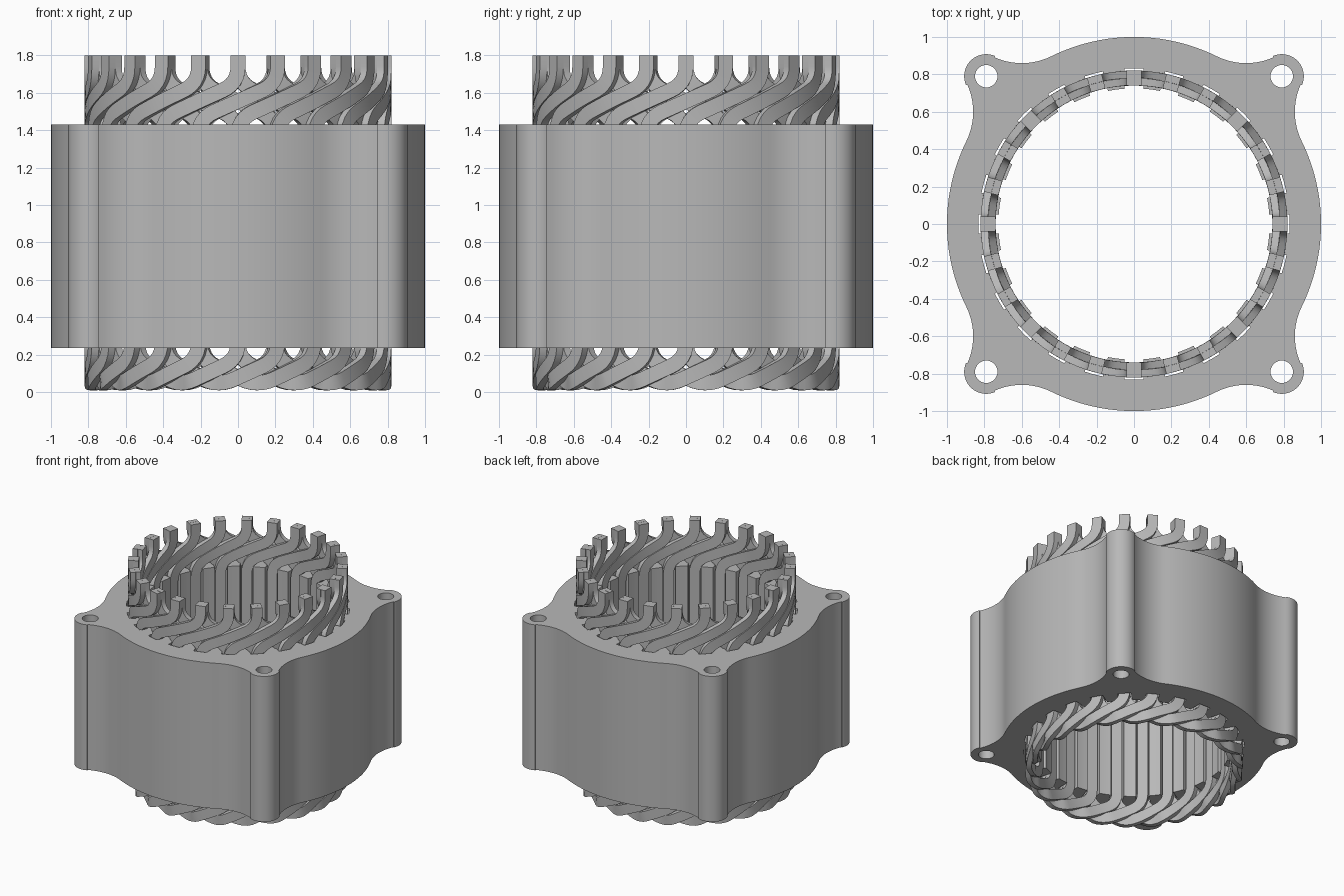
import bpy, bmesh, math
from math import sin, cos, radians, pi
from mathutils import Vector, Matrix

cube = bpy.data.objects.get("Cube")
if cube:
    bpy.data.objects.remove(cube, do_unlink=True)

grey = bpy.data.materials.new("plain_grey")
grey.use_nodes = True
grey.diffuse_color = (0.48, 0.48, 0.48, 1)
grey.node_tree.nodes["Principled BSDF"].inputs["Base Color"].default_value = grey.diffuse_color

SLOTS = 24
PITCH = 2 * pi / SLOTS
Z_LOW, Z_HIGH = 0.235, 1.43


def arc(cx, cy, r, a0, a1, n):
    """Points on an arc, angles in radians."""
    return [Vector((cx + r * cos(a0 + (a1 - a0) * i / n),
                    cy + r * sin(a0 + (a1 - a0) * i / n))) for i in range(n + 1)]


def smooth(obj, degrees=30):
    bpy.ops.object.select_all(action='DESELECT')
    obj.select_set(True)
    bpy.context.view_layer.objects.active = obj
    bpy.ops.object.shade_smooth_by_angle(angle=radians(degrees))


# Housing outline: round body, concave fillets and a lug at each corner
LUG, LUG_R = 0.79, 0.118
FX, FY, FR = 1.216, 0.6, 0.356
body = math.atan2(FY, FX)
neck = math.atan2(LUG - FY, LUG - FX)
quarter = (arc(0, 0, 1, -body, body, 20)
           + arc(FX, FY, FR, pi + body, neck, 12)
           + arc(LUG, LUG, LUG_R, neck - pi, 1.5 * pi - neck, 20)
           + arc(FY, FX, FR, pi / 2 - neck, -pi / 2 - body, 12))
outline = [Matrix.Rotation(q * pi / 2, 2) @ p for q in range(4) for p in quarter]

# Bore outline: teeth separated by parallel slots
TOOTH_R, SLOT_R, HALF = 0.725, 0.832, 0.05
inner, outer = math.asin(HALF / TOOTH_R), math.asin(HALF / SLOT_R)
bore = []
for k in range(SLOTS):
    a = k * PITCH
    bore += arc(0, 0, SLOT_R, a - outer, a + outer, 3)
    bore += arc(0, 0, TOOTH_R, a + inner, a + PITCH - inner, 3)

# Extrude the outline with bore and bolt holes
curve = bpy.data.curves.new("housing", 'CURVE')
curve.dimensions = '2D'
curve.fill_mode = 'BOTH'
curve.extrude = (Z_HIGH - Z_LOW) / 2
holes = [arc(x * LUG, y * LUG, 0.06, 0, 2 * pi, 32) for x in (-1, 1) for y in (-1, 1)]
for loop in [outline, bore] + holes:
    pts = [p for i, p in enumerate(loop) if (p - loop[i - 1]).length > 1e-4]
    spline = curve.splines.new('POLY')
    spline.points.add(len(pts) - 1)
    for sp, p in zip(spline.points, pts):
        sp.co = (p.x, p.y, 0, 1)
    spline.use_cyclic_u = True
housing = bpy.data.objects.new("housing", curve)
bpy.context.collection.objects.link(housing)
bpy.ops.object.select_all(action='DESELECT')
housing.select_set(True)
bpy.context.view_layer.objects.active = housing
bpy.ops.object.convert(target='MESH')
housing = bpy.context.view_layer.objects.active
bm = bmesh.new()
bm.from_mesh(housing.data)
bmesh.ops.remove_doubles(bm, verts=bm.verts, dist=1e-5)
bmesh.ops.translate(bm, verts=bm.verts, vec=(0, 0, (Z_LOW + Z_HIGH) / 2))
bmesh.ops.recalc_face_normals(bm, faces=bm.faces)
bm.to_mesh(housing.data)
bm.free()
housing.data.materials.clear()
housing.data.materials.append(grey)
smooth(housing)


# Hairpin path, unrolled: (arc length, height) with rounded corners
MID_R = 0.78
STEP = PITCH * MID_R
corners = [Vector((s * STEP, z)) for s, z in (
    (2, 1.8), (2, 1.65), (0, 1.46), (0, 0.175), (-1.5, 0.03),
    (-3, 0.175), (-3, 1.46), (-5, 1.65), (-5, 1.8))]


def rounded(points, d=0.09, n=6):
    path = [points[0]]
    for a, b, c in zip(points, points[1:], points[2:]):
        p, q = b + (a - b).normalized() * d, b + (c - b).normalized() * d
        # extra cuts let the slanted runs wrap around the ring
        start, cuts = path[-1], max(1, math.ceil(abs(p.x - path[-1].x) / 0.04))
        path += [start.lerp(p, i / cuts) for i in range(1, cuts)]
        path += [p.lerp(b, i / n).lerp(b.lerp(q, i / n), i / n) for i in range(n + 1)]
    return path + [points[-1]]


def radius(s):
    """Outer layer before the crown, inner layer after it."""
    t = min(1, max(0, (s + 1.5 * STEP) / 0.14 + 0.5))
    return MID_R - 0.02 + 0.04 * t * t * (3 - 2 * t)


def wrap(p):
    a, r = p.x / MID_R, radius(p.x)
    return Vector((r * cos(a), r * sin(a), p.y))


# One rectangular wire swept along the path
WIDTH, THICK = 0.08, 0.0395
bm = bmesh.new()
path = rounded(corners)
rings = []
for i, p in enumerate(path):
    before, after = path[max(i - 1, 0)], path[min(i + 1, len(path) - 1)]
    tangent = wrap(after) - wrap(before)
    radial = Vector((cos(p.x / MID_R), sin(p.x / MID_R), 0))
    side = tangent.cross(radial).normalized() * WIDTH / 2
    radial *= THICK / 2
    rings.append([bm.verts.new(wrap(p) + side * u + radial * v)
                  for u, v in ((-1, -1), (1, -1), (1, 1), (-1, 1))])
for a, b in zip(rings, rings[1:]):
    for j in range(4):
        bm.faces.new((a[j], a[j - 1], b[j - 1], b[j]))
bm.faces.new(rings[0])
bm.faces.new(rings[-1])
bmesh.ops.recalc_face_normals(bm, faces=bm.faces)

# Repeat the hairpin in every slot
wire = bm.faces[:] + bm.edges[:] + bm.verts[:]
for k in range(1, SLOTS):
    copy = bmesh.ops.duplicate(bm, geom=wire)["geom"]
    bmesh.ops.rotate(bm, verts=[g for g in copy if isinstance(g, bmesh.types.BMVert)],
                     cent=(0, 0, 0), matrix=Matrix.Rotation(k * PITCH, 3, 'Z'))
mesh = bpy.data.meshes.new("hairpin_winding")
bm.to_mesh(mesh)
bm.free()
mesh.materials.append(grey)
winding = bpy.data.objects.new("hairpin_winding", mesh)
bpy.context.collection.objects.link(winding)
smooth(winding)
